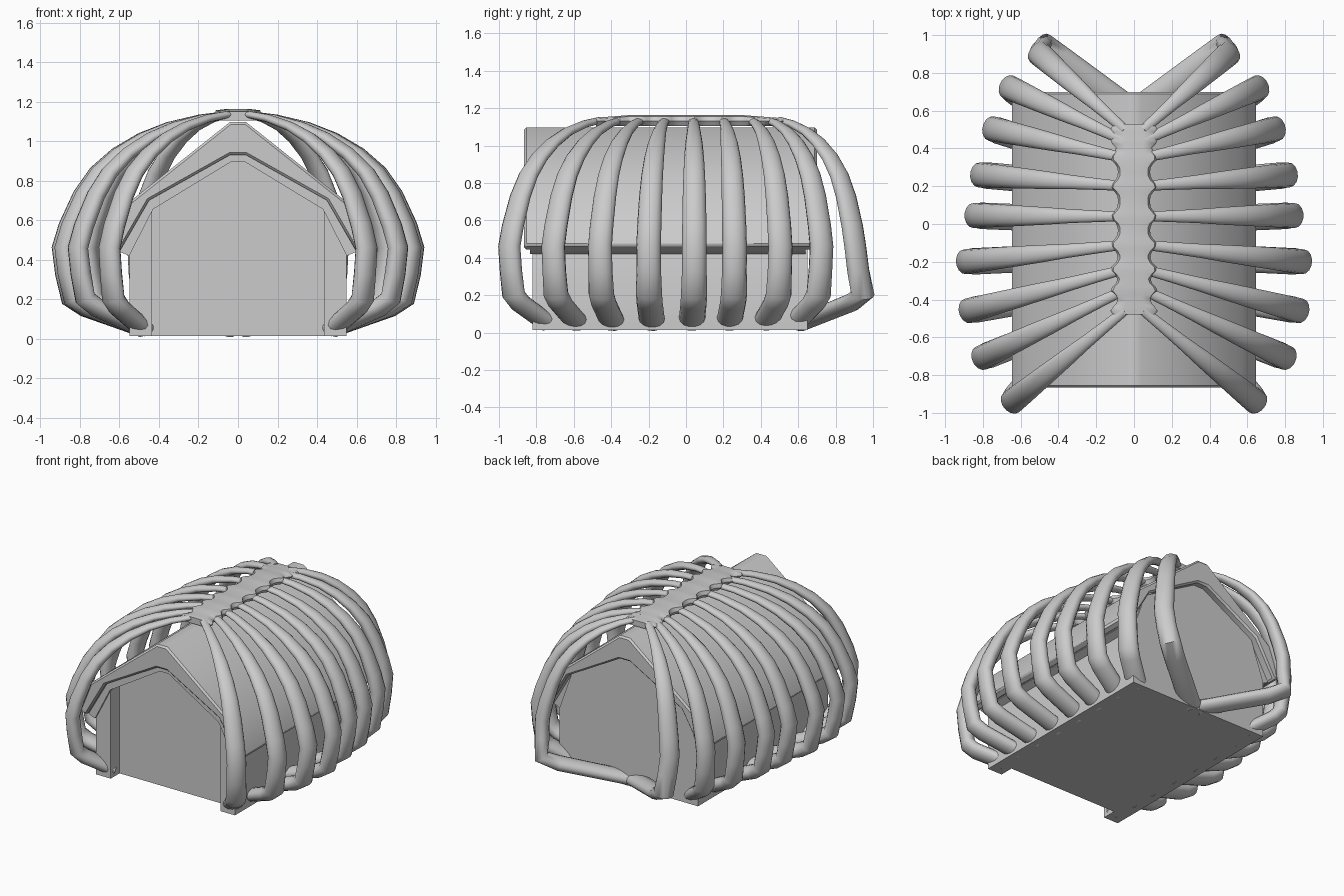
import bpy, bmesh, math
from mathutils import Vector

if "Cube" in bpy.data.objects:
    bpy.data.objects.remove(bpy.data.objects["Cube"])


def finish(name, bm, angle=35):
    bmesh.ops.recalc_face_normals(bm, faces=bm.faces)
    me = bpy.data.meshes.new(name)
    bm.to_mesh(me)
    bm.free()
    ob = bpy.data.objects.new(name, me)
    bpy.context.collection.objects.link(ob)
    bpy.ops.object.select_all(action='DESELECT')
    ob.select_set(True)
    bpy.context.view_layer.objects.active = ob
    bpy.ops.object.shade_smooth_by_angle(angle=math.radians(angle))
    return ob


def prism(name, profile, y0, y1, bevel=0):
    """Extrude an x/z outline along y."""
    bm = bmesh.new()
    face = bm.faces.new([bm.verts.new((x, y0, z)) for x, z in profile])
    new = bmesh.ops.extrude_face_region(bm, geom=[face])['geom']
    bmesh.ops.translate(bm, verts=[v for v in new if isinstance(v, bmesh.types.BMVert)],
                        vec=(0, y1 - y0, 0))
    ob = finish(name, bm, 45)
    if bevel:
        m = ob.modifiers.new('bevel', 'BEVEL')
        m.width, m.segments = bevel, 1
        m.limit_method, m.angle_limit = 'ANGLE', math.radians(60)
    return ob


def sym(half):
    return half + [(-x, z) for x, z in reversed(half)]


# Shed body with a shallow doorway recess at the front
outer = [(0.65, 0.465), (0.565, 0.68), (0.04, 1.097)]
inner = [(0.6, 0.44), (0.45, 0.70), (0.04, 0.93)]
lining = [(0.55, 0.42), (0.43, 0.655), (0.035, 0.895)]
prism('shed_body', sym([(0.55, 0.013), (0.55, 0.42)] + inner[1:]), -0.72, 0.65)
for side, s in (('right', 1), ('left', -1)):
    prism('front_post_' + side,
          [(s * 0.435, 0.013), (s * 0.55, 0.013), (s * 0.55, 0.42), (s * 0.435, 0.655)],
          -0.82, -0.71)


# Roof shell and its inner lining
def band(a, b):
    return sym(a) + list(reversed(sym(b)))


prism('roof', band(outer, inner), -0.866, 0.70, 0.012)
prism('roof_lining', band(inner, lining), -0.835, 0.64)

# Ribs: (spine y, tip x, tip y, foot x, foot y)
RIBS = [(0.50, 0.505, 0.905, 0.03, 0.61), (0.44, 0.665, 0.725, 0.46, 0.58),
        (0.35, 0.755, 0.505, 0.48, 0.42), (0.20, 0.82, 0.26, 0.48, 0.23),
        (0.04, 0.85, 0.045, 0.48, 0.03), (-0.11, 0.895, -0.20, 0.48, -0.18),
        (-0.24, 0.88, -0.46, 0.48, -0.39), (-0.35, 0.81, -0.71, 0.48, -0.58),
        (-0.46, 0.65, -0.945, 0.48, -0.74)]
# Rib arch: (fraction outward, height, half width, half thickness)
ARCH = [(0, 1.135, .025, .018), (.17, 1.115, .03, .02), (.36, 1.073, .037, .024),
        (.52, 1.015, .046, .029), (.67, .935, .053, .034), (.79, .84, .058, .039),
        (.88, .725, .062, .043), (.96, .57, .065, .047),
        (1, .46, .066, .048), (.98, .33, .066, .049)]
SIDES = 14


def rib(name, spine_y, tx, ty, fx, fy, s):
    root, tip, foot = Vector((0.05, spine_y, 0)), Vector((tx, ty, 0)), Vector((fx, fy, 0))
    kink = Vector((0.485, 0.945, 0)) if fx < 0.2 else tip.lerp(foot, 0.11)
    pts = []
    for u, z, a, b in ARCH:
        p = root.lerp(tip, u) if z > 0.4 else tip.lerp(kink, 0.4)
        pts.append((Vector((p.x, p.y, z)), a, b))
    pts.append((kink + Vector((0, 0, 0.205)), .07, .05))
    pts.append((kink.lerp(foot, 0.2) + Vector((0, 0, 0.158)), .07, .048))
    pts.append((foot + Vector((0, 0, 0.05)), .07, .044))
    d = (tip - root).normalized()
    ref = Vector((-d.y, d.x, 0))
    bm = bmesh.new()
    rings = []
    for i, (p, a, b) in enumerate(pts):
        t0 = (p - pts[i - 1][0]).normalized() if i else Vector()
        t1 = (pts[i + 1][0] - p).normalized() if i + 1 < len(pts) else Vector()
        t = (t0 + t1).normalized()
        w = (ref - t * ref.dot(t)).normalized()
        n = t.cross(w)
        ring = []
        for k in range(SIDES):
            ang = 2 * math.pi * k / SIDES
            q = p + w * a * math.cos(ang) + n * b * math.sin(ang)
            ring.append(bm.verts.new((q.x * s, q.y, q.z)))
        rings.append(ring)
    for r0, r1 in zip(rings, rings[1:]):
        for k in range(SIDES):
            j = (k + 1) % SIDES
            bm.faces.new((r0[k], r0[j], r1[j], r1[k]))
    bm.faces.new(rings[0])
    bm.faces.new(rings[-1])
    finish(name, bm, 60)


for i, row in enumerate(RIBS):
    rib(f'rib_right_{i + 1}', *row, 1)
    rib(f'rib_left_{i + 1}', *row, -1)

# Ridge spine: flattened bar sagging at the ends, flaring at every rib joint
bm = bmesh.new()
rings = []
N = 48
for i in range(N + 1):
    y = -0.48 + 1.01 * i / N
    near = min(abs(y - r[0]) for r in RIBS)
    hw = 0.085 + 0.04 * math.exp(-(near / 0.032) ** 2)
    e = max(0, (abs(y) - 0.3) / 0.23)
    top = 1.163 - 0.018 * min(e, 1)
    prof = [(hw, 1.13), (hw - 0.012, top - 0.007), (hw * 0.45, top)]
    prof = prof + [(-x, z) for x, z in reversed(prof)] + [(-hw * .8, 1.105), (hw * .8, 1.105)]
    rings.append([bm.verts.new((x, y, z)) for x, z in prof])
for r0, r1 in zip(rings, rings[1:]):
    for k in range(len(r0)):
        j = (k + 1) % len(r0)
        bm.faces.new((r0[k], r0[j], r1[j], r1[k]))
bm.faces.new(rings[0])
bm.faces.new(rings[-1])
finish('ridge_spine', bm, 50)
